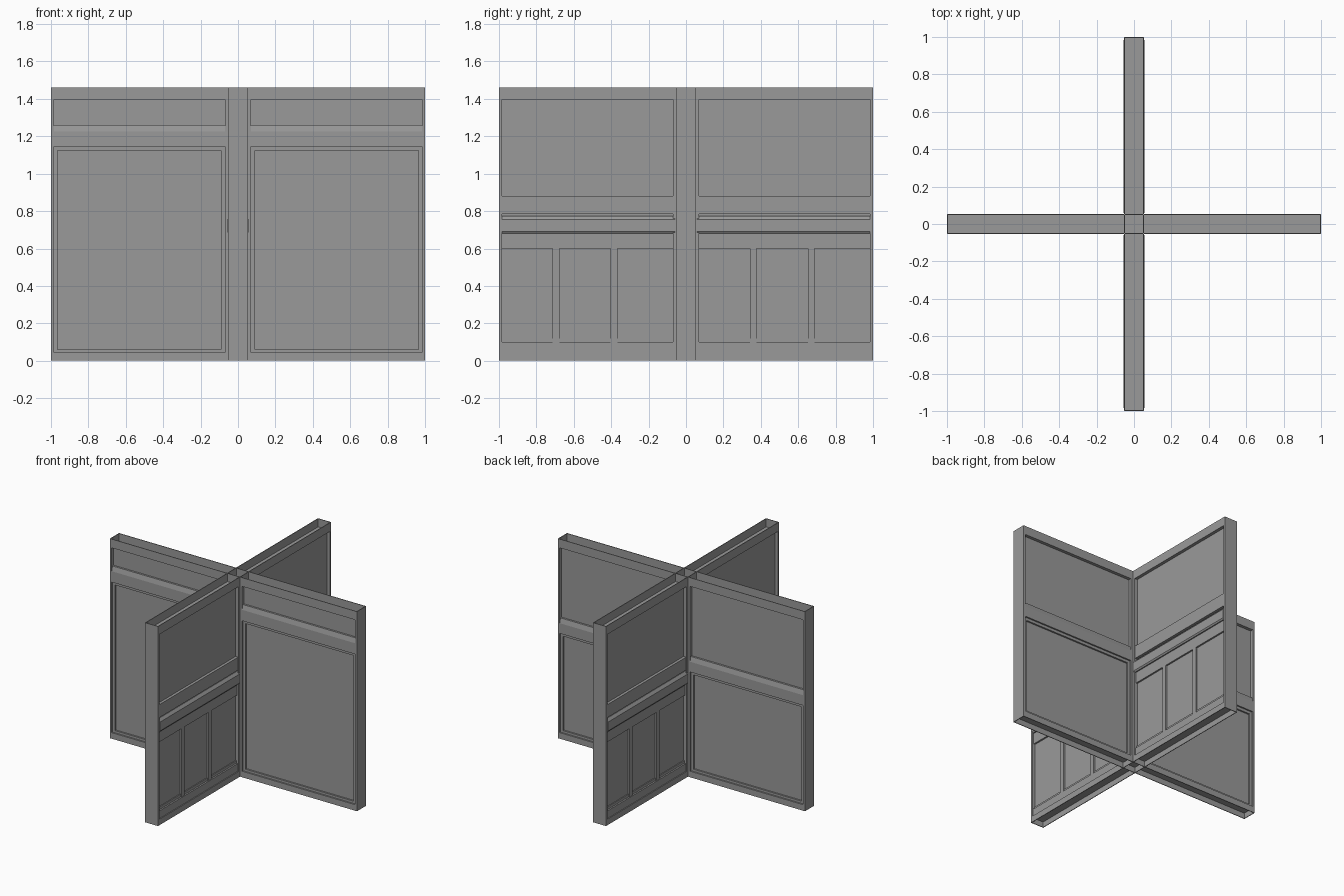
import bpy, bmesh, math
from mathutils import Matrix, Vector

if "Cube" in bpy.data.objects:
    bpy.data.objects.remove(bpy.data.objects["Cube"])

H = 1.46          # wall height
FACE = 0.053      # half thickness at the outer face
CORE = 0.03       # half thickness at the recessed panels
IN = CORE - .005  # buried side of applied parts
U0, U1 = 0.07, 0.985   # clear span of each wing between its stiles
Z0, Z1 = 0.04, 1.40    # top of bottom rail, underside of top rail

grey = bpy.data.materials.new("dark_grey")
grey.diffuse_color = (0.32, 0.32, 0.32, 1)
grey.use_nodes = True
grey.node_tree.nodes["Principled BSDF"].inputs["Base Color"].default_value = grey.diffuse_color


class Part:
    """Collects geometry; u = outward along wing, w = off the wall centre, z = up."""
    def __init__(self, name, angle=0, side=1):
        self.name, self.bm = name, bmesh.new()
        self.rot, self.side = Matrix.Rotation(math.radians(angle), 3, 'Z'), side

    def vert(self, u, w, z):
        return self.bm.verts.new(self.rot @ Vector((u, self.side * w, z)))

    def extrude(self, profile, u0, u1):
        """Closed (w, z) profile run along the wing."""
        a = [self.vert(u0, w, z) for w, z in profile]
        b = [self.vert(u1, w, z) for w, z in profile]
        self.bm.faces.new(a)
        self.bm.faces.new(b[::-1])
        for i in range(len(a)):
            j = (i + 1) % len(a)
            self.bm.faces.new((a[i], b[i], b[j], a[j]))

    def box(self, u0, u1, w0, w1, z0, z1):
        self.extrude([(w0, z0), (w1, z0), (w1, z1), (w0, z1)], u0, u1)

    def step_frame(self, u0, u1, z0, z1, b, w):
        """Flat stepped border of width b around a recessed panel."""
        rings = []
        for k, d in ((0, IN), (0, w), (b, w), (b, IN)):
            rings.append([self.vert(u, d, z) for u, z in
                          ((u0 + k, z0 + k), (u1 - k, z0 + k), (u1 - k, z1 - k), (u0 + k, z1 - k))])
        for r in range(4):
            p, q = rings[r], rings[(r + 1) % 4]
            for i in range(4):
                j = (i + 1) % 4
                self.bm.faces.new((p[i], p[j], q[j], q[i]))

    def finish(self):
        bmesh.ops.recalc_face_normals(self.bm, faces=self.bm.faces)
        me = bpy.data.meshes.new(self.name)
        self.bm.to_mesh(me)
        self.bm.free()
        me.materials.append(grey)
        ob = bpy.data.objects.new(self.name, me)
        bpy.context.collection.objects.link(ob)


def plain_face(p, z_low, z_high):
    # big stepped panel below a rail, plain recess above
    p.extrude([(IN, z_low), (FACE, z_low), (FACE, z_high - .035),
               (.044, z_high), (IN, z_high)], U0, U1)
    p.step_frame(U0, U1, Z0, z_low, .02, .042)


def wainscot_face(p, mullions):
    # base board and panel top rail
    p.box(U0, U1, IN, .047, Z0, .10)
    p.box(U0, U1, IN, .042, .60, .68)
    # moulded chair rail, then the flush band above its groove
    p.extrude([(IN, .68), (.05, .68), (FACE + .004, .69), (FACE + .004, .755),
               (.042, .775), (IN, .775)], U0 - .012, U1)
    p.box(U0, U1, IN, FACE - .003, .785, .88)
    # upright dividers and low sills of the three panels
    for m in mullions:
        p.box(m - .0175, m + .0175, IN, .042, .10, .60)
    edges = [U0, *[e for m in mullions for e in (m - .0175, m + .0175)], U1]
    for a, b in zip(edges[::2], edges[1::2]):
        p.box(a, b, IN, .036, .10, .12)


# solid recessed core of each wall line
for name, ang in (("long_wall_core", 0), ("cross_wall_core", 90)):
    core = Part(name, ang)
    core.box(-U1 - .002, U1 + .002, -CORE, CORE, Z0, Z1)
    core.finish()

for wing, ang in (("right", 0), ("back", 90), ("left", 180), ("front", 270)):
    # end board closing the wing, and the centre post's side across the channels
    end = Part(wing + "_end_board", ang)
    end.box(.995, 1.0, -FACE, FACE, 0, H)
    for za, zb in ((0, Z0), (Z1, H)):
        end.box(FACE - .004, FACE, -FACE, FACE, za, zb)
    end.finish()
    for side in (-1, 1):
        tag = f"{wing}_{'a' if side < 0 else 'b'}"
        # stiles at both ends, lips at top and bottom round open channels
        frame = Part(tag + "_frame", ang, side)
        frame.box(.03, U0, IN, FACE, Z0, Z1)
        frame.box(U1, 1.0, 0, FACE, Z0, Z1)
        for za, zb in ((0, Z0), (Z1, H)):
            frame.box(FACE - .005, 1.0, FACE - .005, FACE, za, zb)
        frame.box(.03, 1.0, IN, FACE, Z1 - .004, Z1)
        frame.box(.03, 1.0, IN, FACE, Z0, Z0 + .004)
        frame.finish()
        # panelling of this face
        panel = Part(tag + "_panelling", ang, side)
        if wing in ("back", "front"):
            s = .385 if side > 0 else .36
            wainscot_face(panel, (s, s + .31))
        elif (wing == "right") == (side < 0):
            plain_face(panel, 1.145, 1.26)     # front sides: tall panel
        else:
            plain_face(panel, .77, .88)        # rear sides: half-height panel
        panel.finish()
